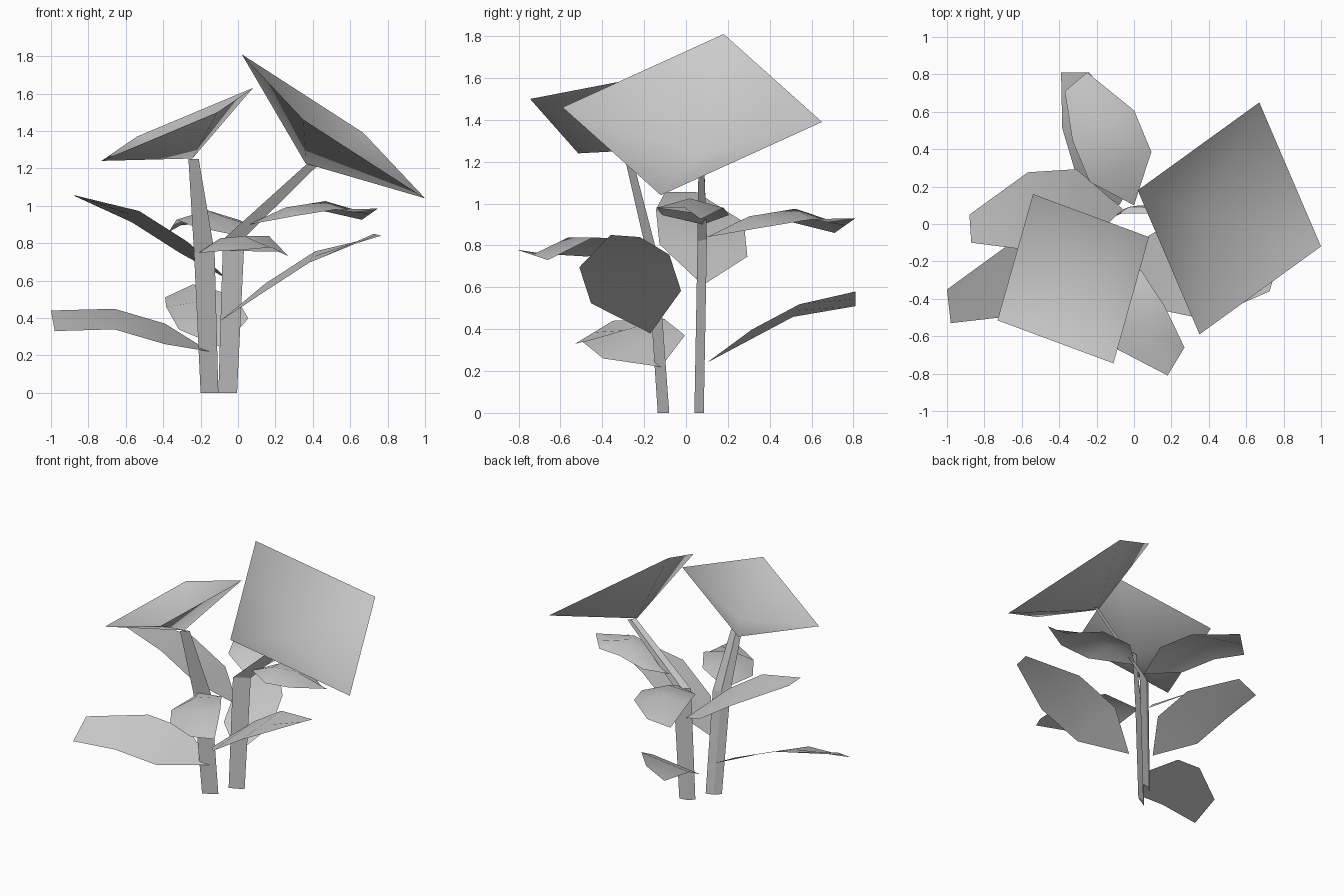
import bpy
from mathutils import Vector

cube = bpy.data.objects.get("Cube")
if cube:
    bpy.data.objects.remove(cube, do_unlink=True)

grey = bpy.data.materials.new("plain_grey")
grey.use_nodes = True
grey.diffuse_color = (0.6, 0.6, 0.6, 1)
grey.node_tree.nodes["Principled BSDF"].inputs["Base Color"].default_value = grey.diffuse_color


def make_part(name, points, faces, smooth=True):
    mesh = bpy.data.meshes.new(name)
    mesh.from_pydata([tuple(p) for p in points], [], faces)
    mesh.materials.append(grey)
    for polygon in mesh.polygons:
        polygon.use_smooth = smooth
    part = bpy.data.objects.new(name, mesh)
    bpy.context.collection.objects.link(part)


def make_stem(name, sections):
    """Thin flattened three-sided stem through pairs of left and right edges."""
    points, faces = [], []
    for left, right in sections:
        left, right = Vector(left), Vector(right)
        across = right - left
        back = Vector((-across.y, across.x, 0)).normalized() * 0.015
        points += [left, right, (left + right) / 2 + back]
    for ring in range(len(sections) - 1):
        for side in range(3):
            a, b = ring * 3 + side, ring * 3 + (side + 1) % 3
            faces.append((a, b, b + 3, a + 3))
    make_part(name, points, faces, smooth=False)


def make_flower(name, first, second, third, depth):
    """Square sheet pulled down to a shallow point in the middle."""
    a, b, c = Vector(first), Vector(second), Vector(third)
    d = a + c - b
    normal = (b - a).cross(c - b).normalized()
    if normal.z < 0:
        normal.negate()
    centre = (a + c) / 2 - normal * depth
    make_part(name, [a, b, c, d, centre],
              [(i, 4, (i + 1) % 4) for i in range(4)])


def make_leaf(name, base, tip, side, tip_side, fold):
    """Arched leaf: a point at the stem, two wide ribs and a blunt tip."""
    base, tip, side, tip_side = map(Vector, (base, tip, side, tip_side))
    run = tip - base
    up = side.cross(run).normalized()
    sideways = side.normalized()
    points = [base]
    # along the leaf, arch height, sideways sweep, rib, ridge height
    for along, arch, sweep, rib, ridge in ((0.3, 0.045, 0.03, side, fold),
                                           (0.63, 0.07, 0.045, side, fold),
                                           (1, 0, 0, tip_side, 0)):
        middle = base + run * along + (up * arch + sideways * sweep) * run.length
        points += [middle + rib / 2, middle + up * ridge, middle - rib / 2]
    faces = [(0, 1, 2), (0, 2, 3)]
    for a in (1, 2, 4, 5):
        faces.append((a, a + 3, a + 4, a + 1))
    make_part(name, points, faces)


# Stems
make_stem("front_stem", [
    ((-0.2, -0.135, 0), (-0.105, -0.08, 0)),
    ((-0.235, -0.185, 0.75), (-0.125, -0.135, 0.75)),
    ((-0.265, -0.3, 1.25), (-0.21, -0.265, 1.25)),
])
make_stem("back_stem", [
    ((-0.105, 0.04, 0), (-0.005, 0.085, 0)),
    ((-0.08, 0.055, 0.82), (0.035, 0.1, 0.83)),
    ((0.37, 0.06, 1.225), (0.42, 0.085, 1.21)),
])

# Flower heads
make_flower("front_flower", (-0.54, 0.16, 1.37), (0.08, -0.07, 1.63),
            (-0.11, -0.745, 1.5), 0.2)
make_flower("back_flower", (0.02, 0.18, 1.81), (0.67, 0.65, 1.39),
            (1.0, -0.12, 1.04), 0.25)

# Leaves: base, middle of the tip, rib towards the right-hand edge, tip edge, fold
leaves = {
    "low_right_leaf": ((-0.15, -0.12, 0.22), (-0.99, -0.44, 0.385),
                       (0, 0.39, 0.11), (-0.02, 0.18, 0.11), 0),
    "high_right_leaf": ((-0.06, 0.08, 0.61), (-0.875, -0.025, 1.055),
                        (-0.04, 0.42, -0.06), (-0.01, 0.15, 0), 0),
    "low_back_leaf": ((-0.08, 0.1, 0.24), (-0.315, 0.81, 0.545),
                      (0.37, 0.03, 0.06), (0.15, 0, 0.07), 0),
    "high_back_leaf": ((0, 0.1, 0.84), (-0.31, 0.76, 0.895),
                       (0.33, 0.16, 0), (0.12, 0.1, 0.07), 0.05),
    "high_left_leaf": ((0.06, 0.08, 0.9), (0.705, 0.03, 0.955),
                       (0.1, -0.32, 0), (0.085, -0.08, 0.06), 0.045),
    "low_left_leaf": ((-0.1, -0.17, 0.38), (0.745, -0.29, 0.845),
                      (-0.03, -0.43, -0.06), (-0.04, -0.14, 0.01), 0),
    "front_leaf": ((-0.19, -0.18, 0.765), (0.225, -0.735, 0.755),
                   (-0.25, -0.23, -0.08), (-0.09, -0.15, 0.05), 0.04),
}
for leaf_name, placing in leaves.items():
    make_leaf(leaf_name, *placing)
